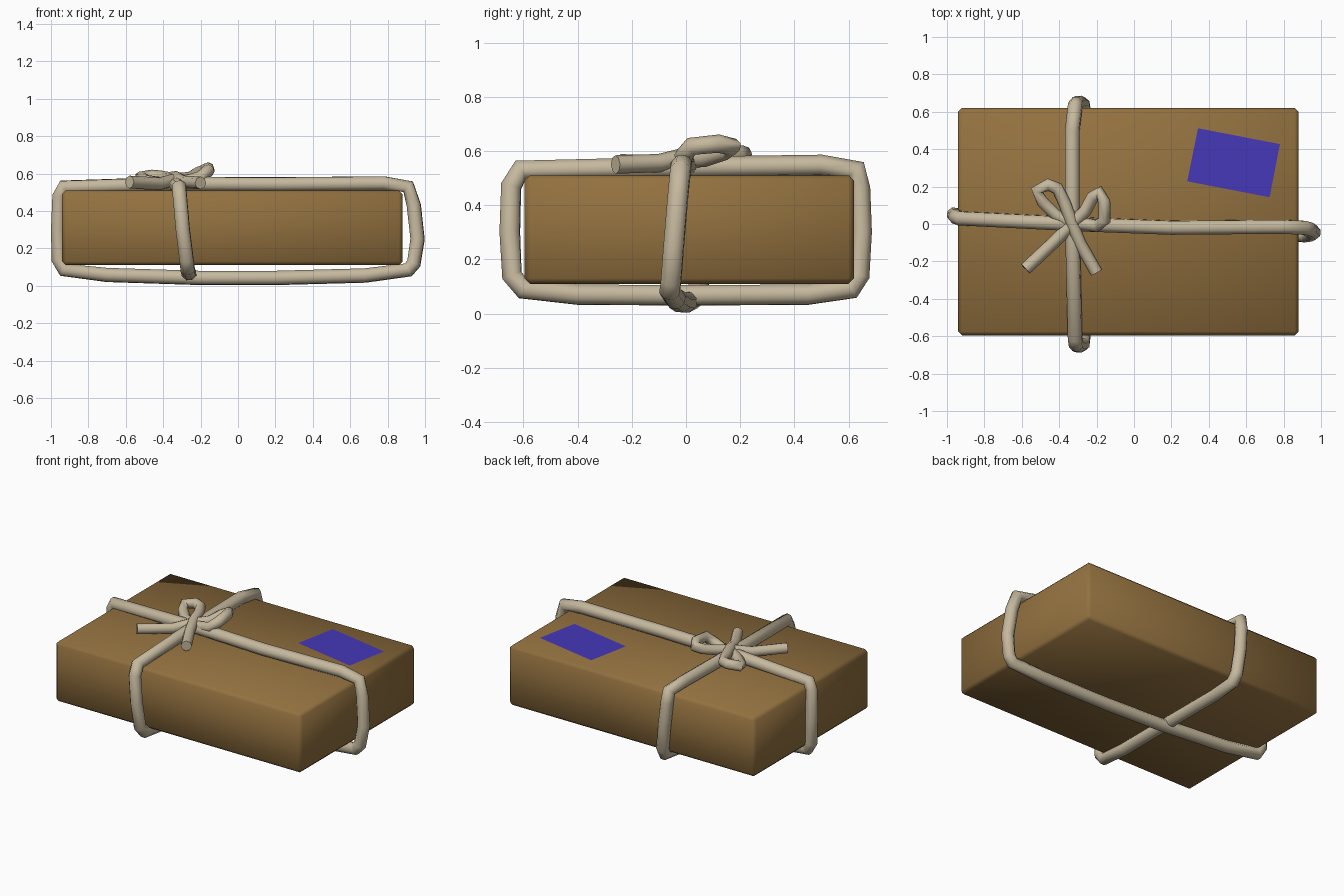
import bpy, bmesh, math

if "Cube" in bpy.data.objects:
    bpy.data.objects.remove(bpy.data.objects["Cube"])


def material(name, rgb):
    m = bpy.data.materials.new(name)
    m.diffuse_color = (*rgb, 1)
    m.use_nodes = True
    m.node_tree.nodes["Principled BSDF"].inputs["Base Color"].default_value = m.diffuse_color
    return m


def mesh_object(name, bm, mat):
    me = bpy.data.meshes.new(name)
    bm.to_mesh(me)
    bm.free()
    me.materials.append(mat)
    ob = bpy.data.objects.new(name, me)
    bpy.context.collection.objects.link(ob)
    return ob


def rope(name, pts, radius, closed):
    """Eight-sided tube along a path, converted to a smooth mesh."""
    cu = bpy.data.curves.new(name, 'CURVE')
    cu.dimensions = '3D'
    cu.bevel_depth = radius
    cu.bevel_resolution = 2
    cu.use_fill_caps = not closed
    sp = cu.splines.new('POLY')
    sp.points.add(len(pts) - 1)
    for p, co in zip(sp.points, pts):
        p.co = (*co, 1)
    sp.use_cyclic_u = closed
    cu.materials.append(twine)
    ob = bpy.data.objects.new(name, cu)
    bpy.context.collection.objects.link(ob)
    bpy.ops.object.select_all(action='DESELECT')
    ob.select_set(True)
    bpy.context.view_layer.objects.active = ob
    bpy.ops.object.convert(target='MESH')
    bpy.ops.object.shade_smooth_by_angle(angle=math.radians(60))
    return ob


paper = material("brown_paper", (0.29, 0.165, 0.05))
twine = material("twine", (0.56, 0.48, 0.34))
blue = material("label_blue", (0.06, 0.04, 0.48))

# parcel body with small chamfers
bm = bmesh.new()
bmesh.ops.create_cube(bm, size=1)
bmesh.ops.scale(bm, vec=(1.82, 1.215, 0.4), verts=bm.verts)
bmesh.ops.translate(bm, vec=(-0.03, 0.0125, 0.31), verts=bm.verts)
bmesh.ops.bevel(bm, geom=bm.edges[:], offset=0.02, segments=1, affect='EDGES')
for f in bm.faces:
    f.smooth = True
mesh_object("parcel", bm, paper)

# address label
bm = bmesh.new()
corners = [(0.285, 0.228), (0.725, 0.143), (0.78, 0.427), (0.342, 0.512)]
bm.faces.new([bm.verts.new((x, y, 0.513)) for x, y in corners])
mesh_object("label", bm, blue)

# string around the long way
rope("long_string", [
    (-0.93, 0.03, 0.53), (-0.33, 0, 0.545), (0.2, -0.02, 0.543), (0.78, -0.015, 0.548),
    (0.91, -0.02, 0.53), (0.94, -0.03, 0.43), (0.96, -0.045, 0.25), (0.94, -0.055, 0.12),
    (0.91, -0.06, 0.085), (0.68, -0.04, 0.055), (0.2, -0.02, 0.042), (-0.2, 0, 0.042),
    (-0.7, 0.03, 0.058), (-0.93, 0.045, 0.085), (-0.96, 0.05, 0.14),
    (-0.962, 0.05, 0.3), (-0.955, 0.04, 0.48)], 0.04, True)

# string around the short way
rope("short_string", [
    (-0.315, -0.61, 0.53), (-0.33, 0, 0.54), (-0.33, 0.5, 0.547), (-0.315, 0.63, 0.53),
    (-0.31, 0.642, 0.46), (-0.295, 0.648, 0.3), (-0.275, 0.64, 0.14), (-0.27, 0.61, 0.09),
    (-0.265, 0.45, 0.07), (-0.26, 0, 0.067), (-0.265, -0.4, 0.07), (-0.27, -0.6, 0.09),
    (-0.275, -0.642, 0.14), (-0.295, -0.65, 0.3), (-0.31, -0.645, 0.47)], 0.04, True)

# bow: each strand is one tail and one loop
rope("bow_right_loop", [
    (-0.58, -0.24, 0.555), (-0.42, -0.09, 0.545), (-0.33, 0, 0.57), (-0.26, 0.07, 0.575),
    (-0.22, 0.145, 0.6), (-0.185, 0.17, 0.615), (-0.16, 0.12, 0.627), (-0.157, 0.02, 0.617),
    (-0.2, -0.01, 0.58), (-0.27, 0, 0.56), (-0.33, 0, 0.56)], 0.034, False)
rope("bow_left_loop", [
    (-0.2, -0.26, 0.55), (-0.29, -0.1, 0.555), (-0.33, 0, 0.58), (-0.37, 0.11, 0.575),
    (-0.41, 0.19, 0.582), (-0.46, 0.21, 0.587), (-0.52, 0.18, 0.578), (-0.49, 0.12, 0.56),
    (-0.42, 0.05, 0.55), (-0.33, 0, 0.56)], 0.034, False)
